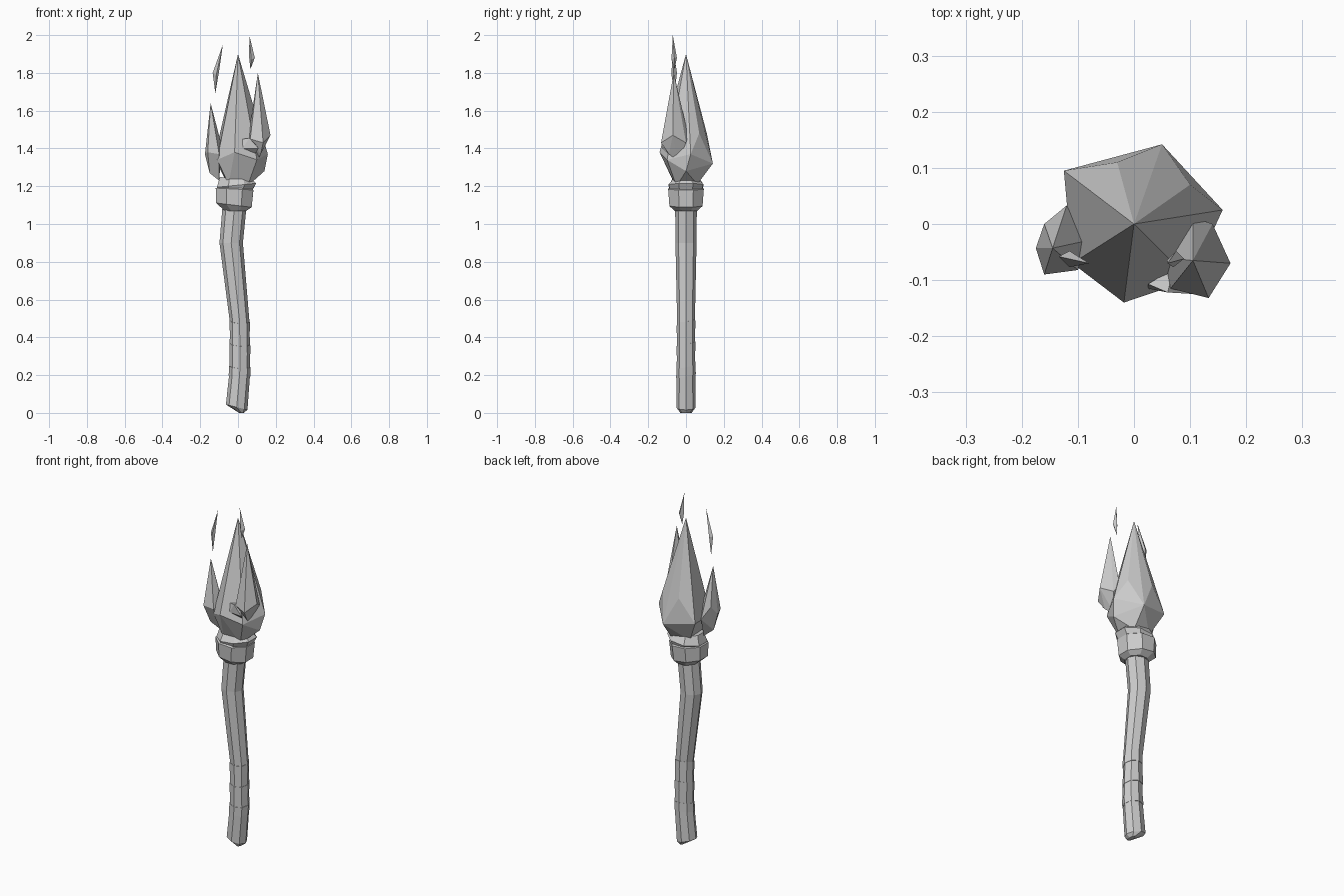
import bpy, bmesh, math

SIDES = 8
# Handle centre line: z, x offset, radius
PATH = [(0.03, -0.007, 0.057), (0.22, 0.01, 0.055), (0.48, 0.009, 0.052),
        (0.90, -0.036, 0.062), (1.12, -0.016, 0.064)]


def finish(name, bm):
    bmesh.ops.recalc_face_normals(bm, faces=bm.faces)
    mesh = bpy.data.meshes.new(name)
    bm.to_mesh(mesh)
    bm.free()
    obj = bpy.data.objects.new(name, mesh)
    bpy.context.collection.objects.link(obj)
    return obj


def loft(name, rings, cap=True):
    """Skin a list of point rings and close both ends."""
    bm = bmesh.new()
    loops = [[bm.verts.new(p) for p in ring] for ring in rings]
    for a, b in zip(loops, loops[1:]):
        n = len(a)
        for i in range(n):
            j = (i + 1) % n
            bm.faces.new((a[i], a[j], b[j], b[i]))
    if cap:
        bm.faces.new(loops[0][::-1])
        bm.faces.new(loops[-1])
    return finish(name, bm)


def hull(name, points):
    """Faceted crystal through a few corner points."""
    bm = bmesh.new()
    for p in points:
        bm.verts.new(p)
    res = bmesh.ops.convex_hull(bm, input=bm.verts)
    loose = [v for v in bm.verts if not v.link_faces]
    bmesh.ops.delete(bm, geom=loose, context='VERTS')
    return finish(name, bm)


def ring(x, z, rx, ry, tilt_x=0.0, tilt_y=0.0, n=SIDES, turn=0.0):
    pts = []
    for i in range(n):
        a = 2 * math.pi * i / n + turn
        dx, dy = rx * math.cos(a), ry * math.sin(a)
        pts.append((x + dx, dy, z + tilt_x * dx + tilt_y * dy))
    return pts


def path_at(z):
    for (z0, x0, r0), (z1, x1, r1) in zip(PATH, PATH[1:]):
        if z <= z1:
            t = (z - z0) / (z1 - z0)
            return x0 + t * (x1 - x0), r0 + t * (r1 - r0)
    return PATH[-1][1:]


# Bent handle with a blunt pointed foot
rings = [ring(0.018, 0.0, 0.012, 0.03)]
rings += [ring(x, z, r, 0.9 * r, -0.25 if i == 0 else 0)
          for i, (z, x, r) in enumerate(PATH)]
loft("handle", rings)

# Slanted grip wraps, nearly flush with the handle
for k, (z, tilt) in enumerate([(0.22, 0.2), (0.34, 0.25), (0.46, 0.25)]):
    bands = []
    for dz in (-0.025, 0.025):
        x, r = path_at(z + dz)
        bands.append(ring(x, z + dz, r + 0.002, 0.9 * r + 0.002, -0.06, tilt))
    loft(f"grip_wrap_{k + 1}", bands)

# Two-tier collar
loft("collar_lower", [ring(-0.013, 1.07, 0.062, 0.066, turn=0.39),
                      ring(-0.022, 1.10, 0.102, 0.095, -0.12, turn=0.39),
                      ring(-0.018, 1.185, 0.108, 0.102, -0.05, turn=0.39),
                      ring(-0.014, 1.20, 0.080, 0.080, turn=0.39)])
loft("collar_upper", [ring(-0.012, 1.165, 0.088, 0.085, turn=0.39),
                      ring(-0.008, 1.205, 0.112, 0.100, 0.10, turn=0.39),
                      ring(-0.008, 1.24, 0.095, 0.075, -0.10, turn=0.39)])

# Large central flame
hull("flame_main", [
    (0.0, 0.0, 1.90),
    (-0.03, 0.11, 1.48), (0.10, 0.07, 1.48), (-0.10, 0.0, 1.42),
    (-0.018, -0.14, 1.38), (0.10, -0.06, 1.42),
    (0.05, 0.142, 1.32), (-0.125, 0.095, 1.35), (0.158, 0.025, 1.37),
    (-0.11, -0.07, 1.34), (0.10, -0.10, 1.34),
    (0.14, 0.0, 1.28), (-0.05, -0.06, 1.21), (0.05, -0.05, 1.20),
    (0.05, 0.06, 1.21), (-0.06, 0.05, 1.22)])

# Side flames
hull("flame_left", [
    (-0.145, -0.043, 1.64),
    (-0.175, -0.043, 1.37), (-0.16, 0.0, 1.42), (-0.16, -0.09, 1.38),
    (-0.10, -0.082, 1.37), (-0.085, -0.03, 1.41), (-0.12, 0.033, 1.35),
    (-0.15, -0.04, 1.27), (-0.10, -0.02, 1.23)])
hull("flame_right", [
    (0.105, -0.065, 1.80),
    (0.172, -0.07, 1.47), (0.133, -0.132, 1.43), (0.065, -0.115, 1.45),
    (0.055, -0.06, 1.46), (0.105, 0.012, 1.47), (0.14, 0.0, 1.43),
    (0.12, -0.09, 1.37), (0.10, -0.04, 1.33)])
hull("flame_right_nub", [
    (0.025, -0.107, 1.45), (0.025, -0.115, 1.40), (0.06, -0.122, 1.455),
    (0.07, -0.08, 1.45), (0.11, -0.125, 1.40), (0.09, -0.09, 1.37)])

# Loose sparks floating above
hull("spark_left", [
    (-0.08, -0.07, 1.95), (-0.12, -0.06, 1.69),
    (-0.134, -0.058, 1.80), (-0.115, -0.077, 1.79),
    (-0.10, -0.066, 1.81), (-0.115, -0.048, 1.80)])
hull("spark_right", [
    (0.06, -0.07, 2.00), (0.066, -0.06, 1.82),
    (0.089, -0.062, 1.88), (0.07, -0.077, 1.87),
    (0.059, -0.064, 1.88), (0.075, -0.048, 1.88)])
